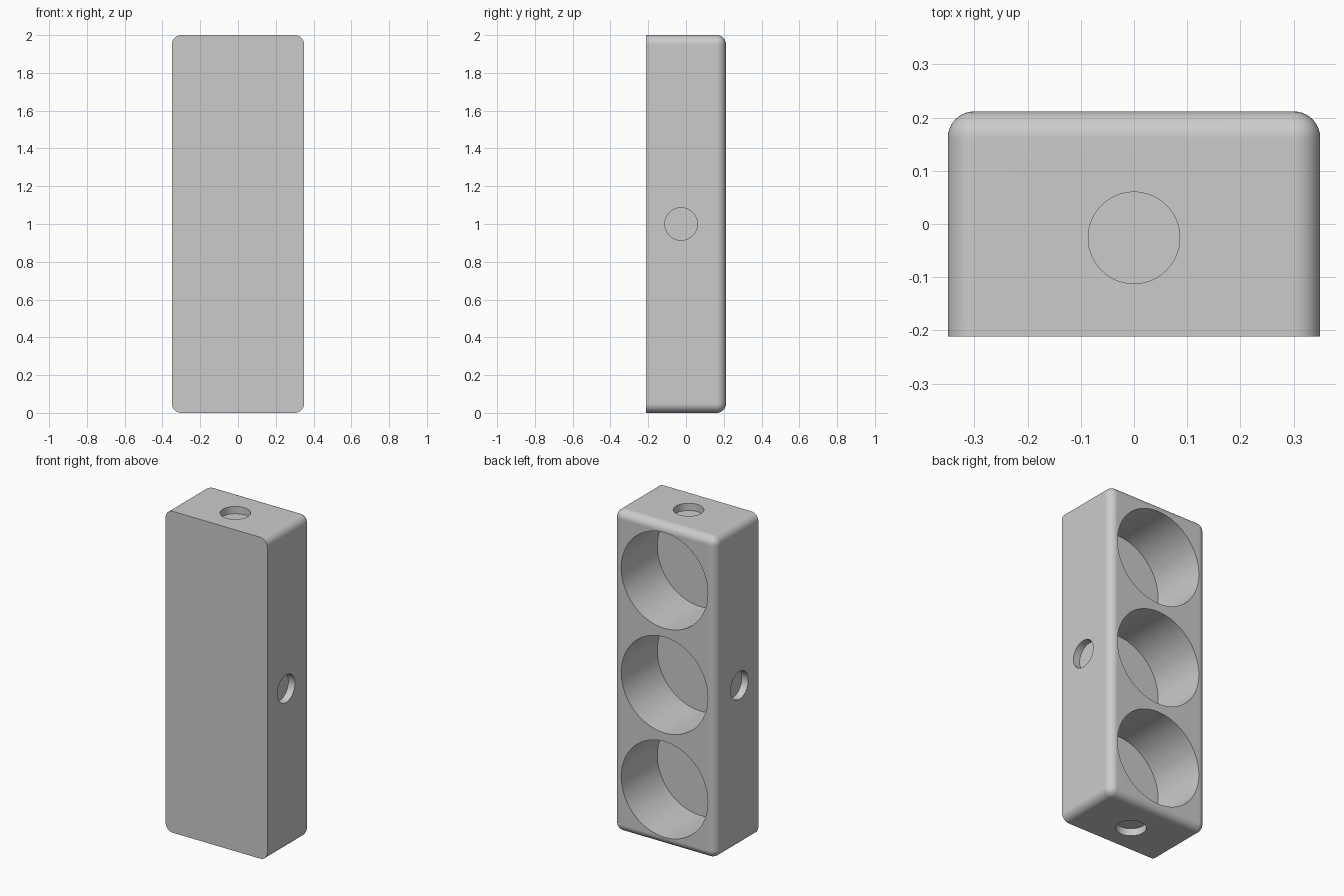
import bpy, bmesh, math
from mathutils import Matrix, Vector

cube = bpy.data.objects.get("Cube")
if cube:
    bpy.data.objects.remove(cube, do_unlink=True)

WIDTH, DEPTH, HEIGHT = 0.7, 0.423, 2.0
FILLET = 0.05
POCKET_R, POCKET_DEPTH, POCKET_STEP = 0.298, 0.355, 0.65
RECESS_R, RECESS_DEPTH, RECESS_Y = 0.086, 0.045, -0.026

grey = bpy.data.materials.new("light_grey")
grey.use_nodes = True
colour = (0.6, 0.6, 0.6, 1)
grey.diffuse_color = colour
grey.node_tree.nodes["Principled BSDF"].inputs["Base Color"].default_value = colour


def add_object(name, bm):
    mesh = bpy.data.meshes.new(name)
    bm.to_mesh(mesh)
    bm.free()
    mesh.materials.append(grey)
    obj = bpy.data.objects.new(name, mesh)
    bpy.context.collection.objects.link(obj)
    return obj


def add_drill(bm, mouth, outward, radius, depth):
    """Cylinder sunk to the given depth behind its mouth."""
    extra = 0.1
    out = Vector(outward)
    centre = Vector(mouth) + out * (extra - depth) / 2
    turn = out.to_track_quat('Z', 'Y').to_matrix().to_4x4()
    bmesh.ops.create_cone(bm, cap_ends=True, segments=96, radius1=radius,
                          radius2=radius, depth=depth + extra,
                          matrix=Matrix.Translation(centre) @ turn)


# Block, rounded everywhere except around the flat front face
bm = bmesh.new()
bmesh.ops.create_cube(bm, size=1)
bmesh.ops.scale(bm, vec=(WIDTH, DEPTH, HEIGHT), verts=bm.verts)
bmesh.ops.translate(bm, vec=(0, 0, HEIGHT / 2), verts=bm.verts)
rounded = [e for e in bm.edges if any(v.co.y > 0 for v in e.verts)]
bmesh.ops.bevel(bm, geom=rounded, offset=FILLET, segments=10, profile=0.5,
                affect='EDGES', clamp_overlap=True)
block = add_object("holder_block", bm)

# Three round pockets in the back, a shallow recess in each narrow side
bm = bmesh.new()
for i in (-1, 0, 1):
    add_drill(bm, (0, DEPTH / 2, HEIGHT / 2 + i * POCKET_STEP), (0, 1, 0),
              POCKET_R, POCKET_DEPTH)
for s in (-1, 1):
    add_drill(bm, (s * WIDTH / 2, RECESS_Y, HEIGHT / 2), (s, 0, 0),
              RECESS_R, RECESS_DEPTH)
    add_drill(bm, (0, RECESS_Y, HEIGHT / 2 * (1 + s)), (0, 0, s),
              RECESS_R, RECESS_DEPTH)
drills = add_object("drill_cutter", bm)
drills.hide_render = True

# Cut the holes, then discard the cutter
cut = block.modifiers.new("holes", 'BOOLEAN')
cut.operation = 'DIFFERENCE'
cut.solver = 'EXACT'
cut.object = drills
bpy.ops.object.select_all(action='DESELECT')
block.select_set(True)
bpy.context.view_layer.objects.active = block
bpy.ops.object.modifier_apply(modifier=cut.name)
bpy.data.objects.remove(drills, do_unlink=True)

# Smooth fillets and bores with crisp rims and flat faces
bpy.ops.object.shade_smooth_by_angle(angle=math.radians(30))
weighted = block.modifiers.new("flat_faces", 'WEIGHTED_NORMAL')
weighted.keep_sharp = True
